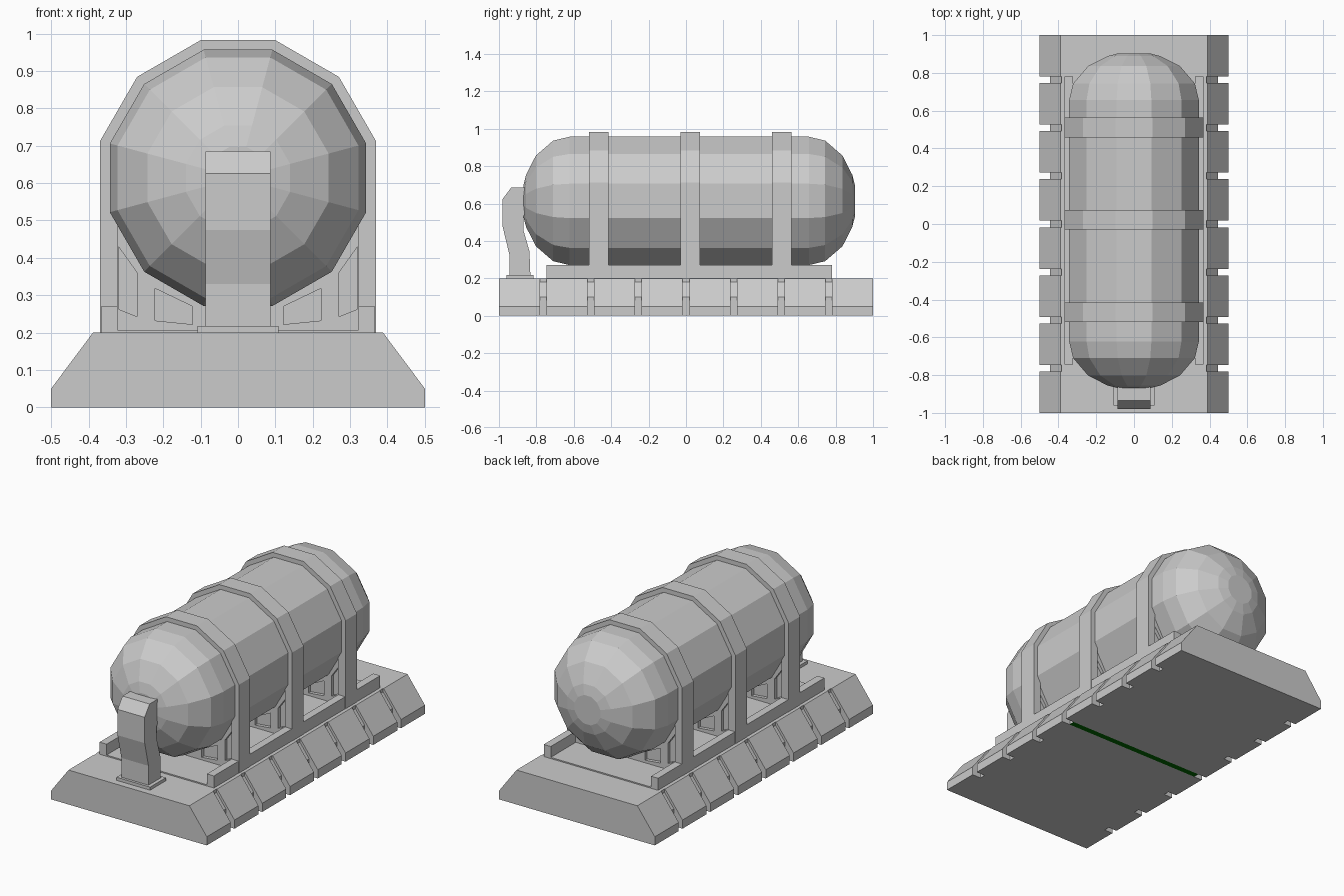
import bpy, bmesh, math

if "Cube" in bpy.data.objects:
    bpy.data.objects.remove(bpy.data.objects["Cube"])


def finish(name, bm):
    bmesh.ops.recalc_face_normals(bm, faces=bm.faces)
    me = bpy.data.meshes.new(name)
    bm.to_mesh(me)
    bm.free()
    ob = bpy.data.objects.new(name, me)
    bpy.context.collection.objects.link(ob)
    return ob


def prism(name, pts, a, b, axis='y'):
    """Extrude a closed profile: (x, z) along y, or (y, z) along x."""
    bm = bmesh.new()
    place = (lambda u, v, t: (u, t, v)) if axis == 'y' else (lambda u, v, t: (t, u, v))
    r0 = [bm.verts.new(place(u, v, a)) for u, v in pts]
    r1 = [bm.verts.new(place(u, v, b)) for u, v in pts]
    bm.faces.new(r0)
    bm.faces.new(r1[::-1])
    for i in range(len(pts)):
        j = (i + 1) % len(pts)
        bm.faces.new((r0[i], r0[j], r1[j], r1[i]))
    return finish(name, bm)


def box(name, x0, x1, y0, y1, z0, z1):
    return prism(name, [(x0, z0), (x1, z0), (x1, z1), (x0, z1)], y0, y1)


def both(half):
    """Complete a right-hand profile with its mirror image."""
    return half + [(-x, z) for x, z in reversed(half)]


# Base: eight wide blocks joined by narrower links
block = both([(0.5, 0), (0.5, 0.05), (0.388, 0.2)])
link = both([(0.445, 0), (0.445, 0.1), (0.385, 0.18), (0.385, 0.2)])
G = 0.0175
joints = [0.2545 * i for i in range(-3, 4)]
starts = [-1] + [j + G for j in joints]
ends = [j - G for j in joints] + [1]
for i, (s, e) in enumerate(zip(starts, ends)):
    prism(f"base_block_{i}", block, s, e)
for i, j in enumerate(joints):
    prof = link if i != 3 else [(x, max(z, 0.002)) for x, z in link]
    prism(f"base_link_{i}", prof, j - G, j + G)

# Green strip under the middle link
strip = box("green_strip", -0.445, 0.445, -G, G, 0, 0.002)
green = bpy.data.materials.new("green")
green.diffuse_color = (0.0, 0.13, 0.0, 1)
green.use_nodes = True
green.node_tree.nodes["Principled BSDF"].inputs["Base Color"].default_value = green.diffuse_color
strip.data.materials.append(green)

# Rails and floor plate
Y0, Y1 = -0.745, 0.78
for side, s in (("right", 1), ("left", -1)):
    x0, x1 = sorted((s * 0.322, s * 0.367))
    box(f"rail_{side}", x0, x1, Y0, Y1, 0.2, 0.27)
box("floor_plate", -0.322, 0.322, Y0, Y1, 0.2, 0.207)

# Tank: twelve-sided capsule
CZ, CY, AP = 0.614, 0.017, 0.343
rings = []
for deg in (76, 66, 45, 20, 0):
    t = math.radians(deg)
    rings.append((0.64 + 0.254 * math.sin(t), AP * math.cos(t) / math.cos(math.pi / 12)))
sections = [(-y, r) for y, r in rings] + rings[::-1]
bm = bmesh.new()
loops = []
for y, r in sections:
    loops.append([bm.verts.new((r * math.cos(math.radians(15 + 30 * k)), CY + y,
                                CZ + r * math.sin(math.radians(15 + 30 * k)))) for k in range(12)])
for a, b in zip(loops, loops[1:]):
    for k in range(12):
        n = (k + 1) % 12
        bm.faces.new((a[k], a[n], b[n], b[k]))
bm.faces.new(loops[0])
bm.faces.new(loops[-1])
finish("tank", bm)


def arc(ap):
    r = ap / math.cos(math.pi / 12)
    return [(r * math.cos(math.radians(d)), CZ + r * math.sin(math.radians(d)))
            for d in range(15, 180, 30)]


# Hoops with legs, and saddle webs with recessed panels
hoop = [(0.369, 0.2)] + arc(0.369) + [(-0.369, 0.2), (-0.322, 0.2)] \
    + arc(0.322)[::-1] + [(0.322, 0.2)]
web = both([(0.322, 0.2), (0.322, 0.55)])
pockets = [[(0.32, 0.43), (0.27, 0.36), (0.27, 0.243), (0.32, 0.263)],
           [(0.222, 0.318), (0.122, 0.27), (0.122, 0.222), (0.222, 0.232)]]
for i, yc in enumerate((-0.467, 0.022, 0.511)):
    prism(f"hoop_{i}", hoop, yc - 0.052, yc + 0.052)
    saddle = prism(f"saddle_{i}", web, yc - 0.04, yc + 0.04)
    for p in pockets:
        for s in (1, -1):
            for f in (1, -1):
                y0, y1 = sorted((yc + f * 0.02, yc + f * 0.06))
                cut = prism("pocket_cutter", [(s * x, z) for x, z in p], y0, y1)
                cut.hide_render = True
                cut.hide_set(True)
                mod = saddle.modifiers.new("pocket", 'BOOLEAN')
                mod.operation = 'DIFFERENCE'
                mod.solver = 'EXACT'
                mod.object = cut
    # Bake the pockets and drop the cutters
    dg = bpy.context.evaluated_depsgraph_get()
    baked = bpy.data.meshes.new_from_object(saddle.evaluated_get(dg))
    saddle.modifiers.clear()
    saddle.data = baked
    for ob in [o for o in bpy.data.objects if o.name.startswith("pocket_cutter")]:
        bpy.data.objects.remove(ob)

# Front pipe and its foot
pipe = [(-0.945, 0.215), (-0.945, 0.33), (-0.98, 0.475), (-0.98, 0.625), (-0.935, 0.685),
        (-0.85, 0.685), (-0.85, 0.56), (-0.87, 0.53), (-0.87, 0.46), (-0.837, 0.345),
        (-0.832, 0.215)]
prism("front_pipe", pipe, -0.087, 0.087, 'x')
box("pipe_foot", -0.108, 0.108, -0.96, -0.815, 0.2, 0.218)
